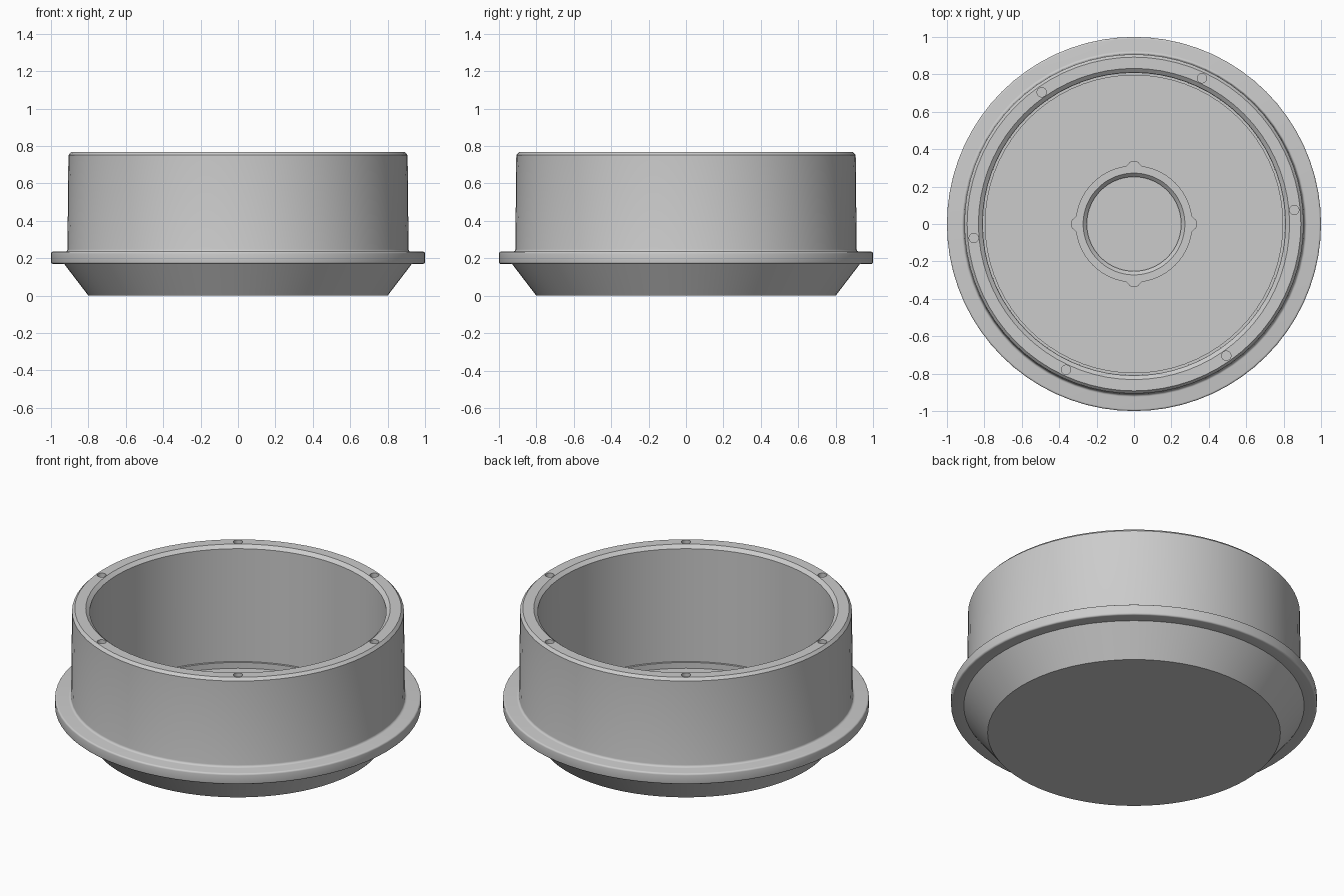
import bpy, bmesh, math
from mathutils import Vector

old = bpy.data.objects.get("Cube")
if old:
    bpy.data.objects.remove(old, do_unlink=True)

# Single grey finish
grey = bpy.data.materials.new("plain_grey")
grey.use_nodes = True
colour = (0.6, 0.6, 0.6, 1)
grey.diffuse_color = colour
grey.node_tree.nodes["Principled BSDF"].inputs["Base Color"].default_value = colour


def make_object(name, bm):
    bmesh.ops.remove_doubles(bm, verts=bm.verts, dist=0.0001)
    bmesh.ops.recalc_face_normals(bm, faces=bm.faces)
    mesh = bpy.data.meshes.new(name)
    bm.to_mesh(mesh)
    bm.free()
    mesh.materials.append(grey)
    obj = bpy.data.objects.new(name, mesh)
    bpy.context.collection.objects.link(obj)
    return obj


def activate(obj):
    bpy.ops.object.select_all(action='DESELECT')
    obj.select_set(True)
    bpy.context.view_layer.objects.active = obj


def arc(r, z, size, start, end, steps=4):
    angles = [math.radians(start + (end - start) * i / steps) for i in range(steps + 1)]
    return [(r + size * math.cos(a), z + size * math.sin(a)) for a in angles]


def lathe(name, profile, steps):
    bm = bmesh.new()
    verts = [bm.verts.new((r, 0, z)) for r, z in profile]
    edges = [bm.edges.new(pair) for pair in zip(verts, verts[1:])]
    bmesh.ops.spin(bm, geom=verts + edges, cent=(0, 0, 0), axis=(0, 0, 1),
                   angle=math.tau, steps=steps, use_duplicate=False)
    return make_object(name, bm)


# Flanged cup: outside from the base up, over the rim, down to a stepped floor
FLOOR, LEDGE, TOP = 0.035, 0.07, 0.767
cup = lathe("flanged_cup",
            [(0, 0), (0.80, 0), (0.93, 0.17)]
            + arc(0.99, 0.18, 0.01, -90, 0)
            + arc(0.99, 0.225, 0.01, 0, 90)
            + arc(0.925, 0.248, 0.013, 270, 180)
            + [(0.907, TOP - 0.016), (0.892, TOP),
               (0.832, TOP), (0.81, TOP - 0.018),
               (0.808, LEDGE), (0.795, LEDGE),
               (0.795, FLOOR), (0, FLOOR)], 72)

# Six screw holes around the rim
bm = bmesh.new()
for i in range(6):
    a = math.radians(5 + 60 * i)
    ret = bmesh.ops.create_cone(bm, cap_ends=True, segments=20, radius1=0.025,
                                radius2=0.025, depth=0.2)
    bmesh.ops.translate(bm, verts=ret["verts"],
                        vec=Vector((0.86 * math.cos(a), 0.86 * math.sin(a), TOP)))
cutter = make_object("screw_hole_cutter", bm)
cutter.hide_render = True
activate(cup)
mod = cup.modifiers.new("screw_holes", 'BOOLEAN')
mod.operation = 'DIFFERENCE'
mod.solver = 'EXACT'
mod.object = cutter
bpy.ops.object.modifier_apply(modifier=mod.name)
bpy.data.objects.remove(cutter, do_unlink=True)


# Low central collar with four rounded lugs and a chamfered bore
def lug_radius(a):
    d = (a + math.pi / 4) % (math.pi / 2) - math.pi / 4
    centre, size = 0.30, 0.038
    inside = size ** 2 - (centre * math.sin(d)) ** 2
    return max(0.312, centre * math.cos(d) + math.sqrt(inside)) if inside > 0 else 0.312


bm = bmesh.new()
steps, collar_top = 192, FLOOR + 0.03
rings = []
for r, z in [(None, FLOOR - 0.01), (None, collar_top), (0.272, collar_top),
             (0.252, collar_top - 0.02), (0.252, FLOOR - 0.01)]:
    ring = []
    for i in range(steps):
        a = math.tau * i / steps
        rad = r or lug_radius(a)
        ring.append(bm.verts.new((rad * math.cos(a), rad * math.sin(a), z)))
    rings.append(ring)
for lower, upper in zip(rings, rings[1:] + rings[:1]):
    for i in range(steps):
        j = (i + 1) % steps
        bm.faces.new((lower[i], lower[j], upper[j], upper[i]))
collar = make_object("centre_collar", bm)

# Smooth the round walls, keep the crisp edges
for obj in (cup, collar):
    activate(obj)
    bpy.ops.object.shade_smooth_by_angle(angle=math.radians(30))
